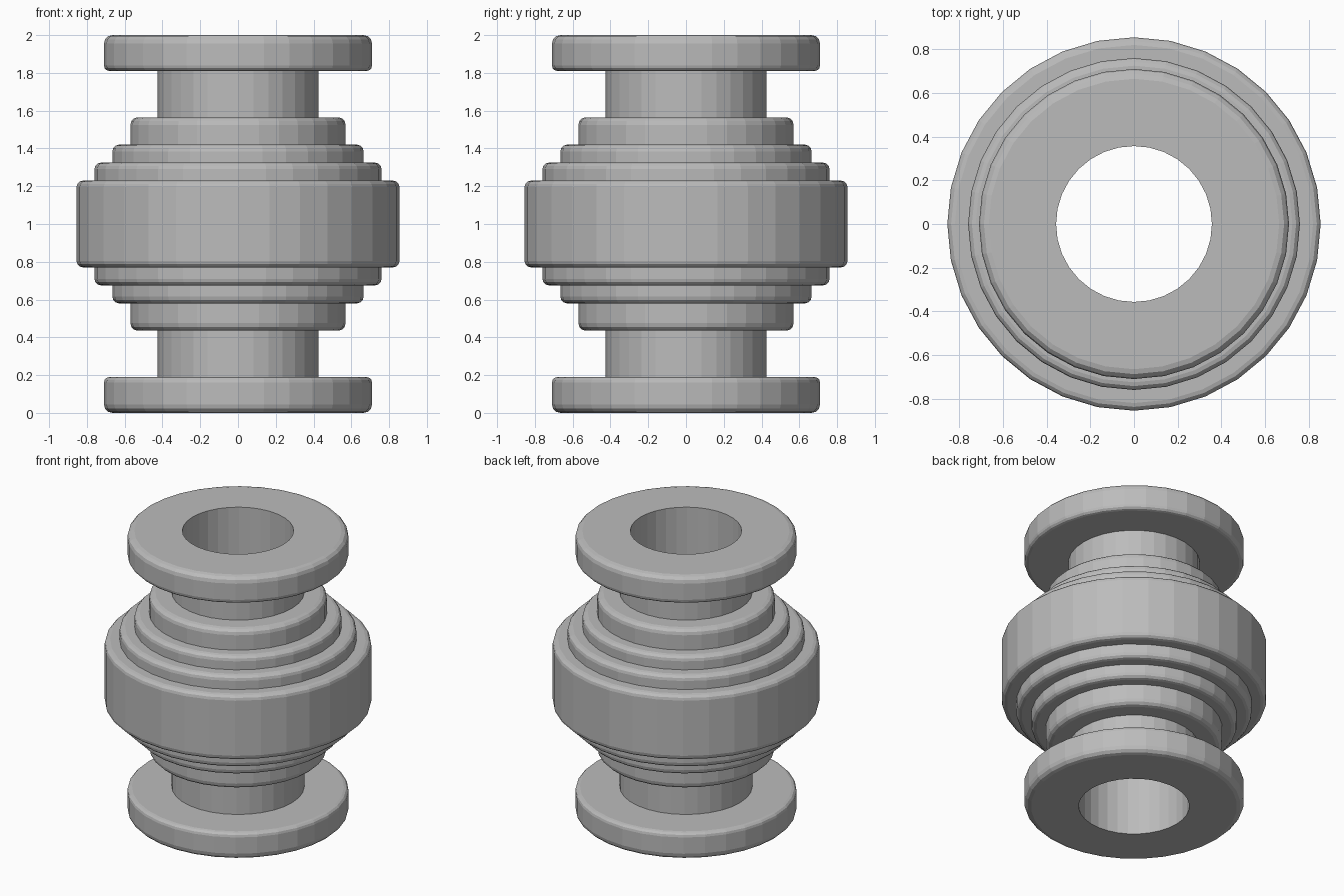
import bpy
import bmesh
from math import cos, sin, pi

SIDES = 32
BORE = 0.357

cube = bpy.data.objects.get("Cube")
if cube:
    bpy.data.objects.remove(cube, do_unlink=True)

grey = bpy.data.materials.new("mid grey")
grey.use_nodes = True
grey.diffuse_color = (0.5, 0.5, 0.5, 1)
grey.node_tree.nodes["Principled BSDF"].inputs["Base Color"].default_value = (0.5, 0.5, 0.5, 1)


def rounded(radius, z, size, start):
    """Convex corner of the profile, as an arc beginning at angle start (radians)."""
    direction = 1 if start < 0 else -1
    centre_z = z + size * (1 if start < 0 else -1)
    angles = [start + i * pi / 6 for i in range(4)]
    return [(radius - size + size * cos(a), centre_z + size * sin(a)) for a in angles]


def lathe(name, profile):
    """Revolve a closed (radius, z) profile around the z axis."""
    bm = bmesh.new()
    rings = [[bm.verts.new((r * cos(2 * pi * i / SIDES), r * sin(2 * pi * i / SIDES), z))
              for i in range(SIDES)] for r, z in profile]
    for k, ring in enumerate(rings):
        above = rings[(k + 1) % len(rings)]
        for i in range(SIDES):
            j = (i + 1) % SIDES
            bm.faces.new((ring[i], ring[j], above[j], above[i]))
    bmesh.ops.recalc_face_normals(bm, faces=bm.faces)
    mesh = bpy.data.meshes.new(name)
    bm.to_mesh(mesh)
    bm.free()
    mesh.materials.append(grey)
    obj = bpy.data.objects.new(name, mesh)
    bpy.context.collection.objects.link(obj)


# Lower half of the profile: flange, neck, then steps growing to the middle band
NECK = 0.425
lower = [(BORE, 0)]
lower += rounded(0.71, 0, 0.045, -pi / 2)
lower += rounded(0.71, 0.19, 0.03, 0)
lower += [(NECK, 0.19)]
inner = NECK
for radius, z, size in ((0.57, 0.435, 0.04), (0.665, 0.58, 0.035),
                        (0.76, 0.675, 0.035), (0.855, 0.77, 0.035)):
    lower += [(inner, z)] + rounded(radius, z, size, -pi / 2)
    inner = radius

# Upper half mirrors the lower half about mid height
upper = [(r, 2 - z) for r, z in reversed(lower)]
lathe("stepped_damper_body", lower + upper)
